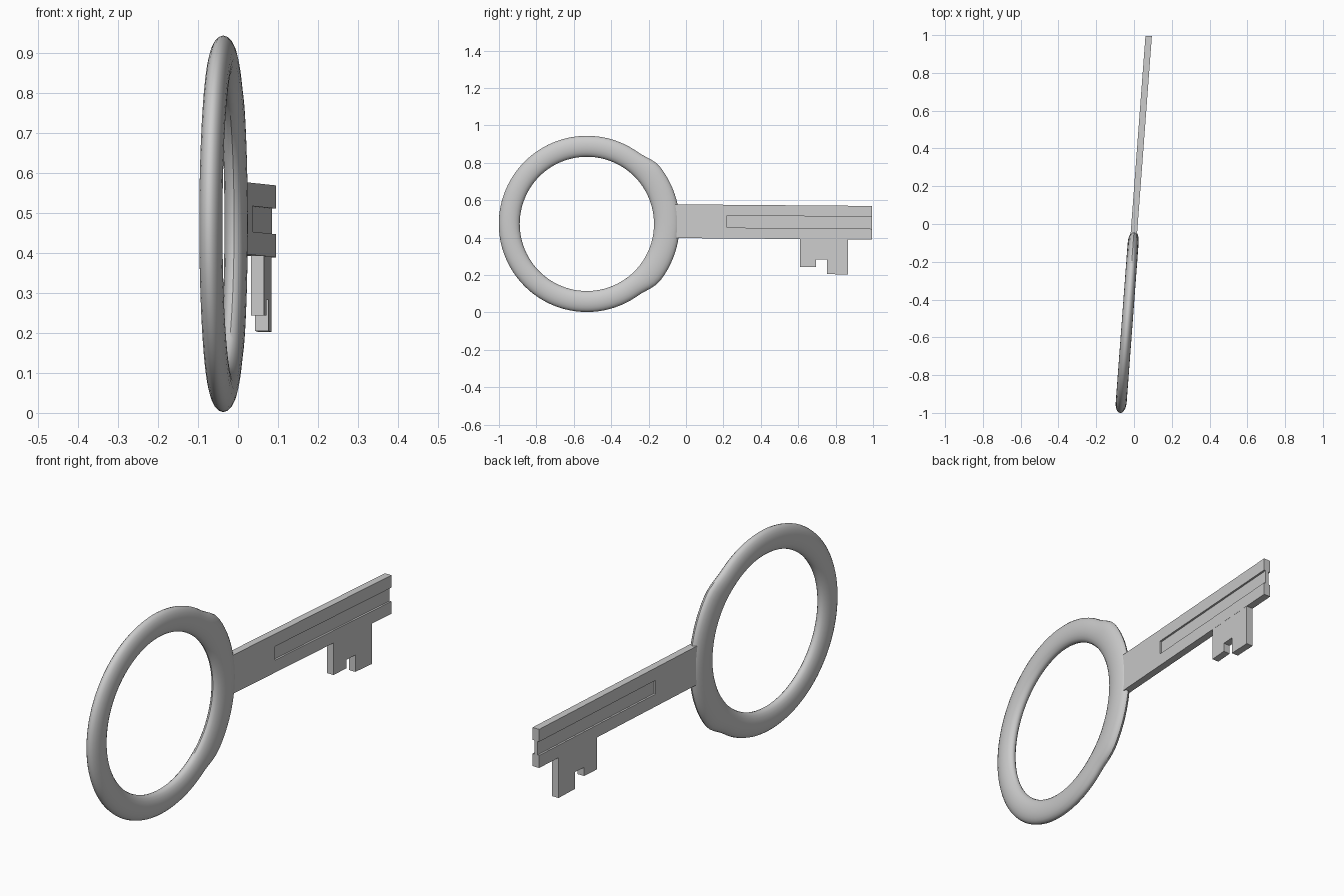
import bpy, bmesh
from math import sin, cos, pi, radians

if "Cube" in bpy.data.objects:
    bpy.data.objects.remove(bpy.data.objects["Cube"])


def place(u, y, z):
    # the whole key leans slightly across x as it runs along y
    return (0.075 * y + 0.003 + u, y, z)


def make_object(name, sections, close_loop=False):
    # loft a list of equal-sized closed sections, capping open ends
    bm = bmesh.new()
    rings = [[bm.verts.new(place(*p)) for p in s] for s in sections]
    n = len(rings[0])
    pairs = list(zip(rings, rings[1:]))
    if close_loop:
        pairs.append((rings[-1], rings[0]))
    else:
        bm.faces.new(rings[0])
        bm.faces.new(rings[-1])
    for a, b in pairs:
        for i in range(n):
            j = (i + 1) % n
            bm.faces.new((a[i], a[j], b[j], b[i]))
    bmesh.ops.remove_doubles(bm, verts=bm.verts, dist=1e-5)
    bmesh.ops.dissolve_degenerate(bm, edges=bm.edges, dist=1e-5)
    bmesh.ops.recalc_face_normals(bm, faces=bm.faces)
    mesh = bpy.data.meshes.new(name)
    bm.to_mesh(mesh)
    bm.free()
    ob = bpy.data.objects.new(name, mesh)
    bpy.context.collection.objects.link(ob)
    bpy.context.view_layer.objects.active = ob
    ob.select_set(True)
    bpy.ops.object.shade_smooth_by_angle(angle=radians(35))
    ob.select_set(False)
    return ob


# Bow: oval-section ring, a little wider where it meets the shaft
def bow_section(t, n=20):
    d = abs((t + pi) % (2 * pi) - pi)
    k = min(max((radians(54) - d) / radians(16), 0), 1)
    outer, inner = 0.471 + 0.025 * k * k * (3 - 2 * k), 0.359
    mid, half = (outer + inner) / 2, (outer - inner) / 2
    pts = []
    for i in range(n):
        a = 2 * pi * i / n
        r = mid + half * cos(a)
        pts.append((0.029 * sin(a), -0.53 + r * cos(t), 0.473 + r * sin(t)))
    return pts


make_object("bow_ring", [bow_section(2 * pi * i / 96) for i in range(96)], True)


# Shaft: flat bar with a groove on both faces, starting part way along
def shaft_section(y, depth, h=0.017):
    c = 0.487 - 0.008 * y
    g = h - depth
    side = [(h, -0.09), (h, -0.032), (g, -0.032), (g, 0.032), (h, 0.032), (h, 0.09)]
    return [(u, y, c + z) for u, z in side] + [(-u, y, c + z) for u, z in reversed(side)]


make_object("shaft", [shaft_section(y, d) for y, d in
                      [(-0.12, 0), (0.22, 0), (0.22, 0.009), (0.995, 0.009)]])

# Bit: notched plate hanging below the shaft
bit = [(0.61, 0.40), (0.61, 0.243), (0.695, 0.243), (0.695, 0.283),
       (0.755, 0.283), (0.755, 0.205), (0.865, 0.202), (0.865, 0.40)]
make_object("bit", [[(u, y, z) for y, z in bit] for u in (-0.0165, 0.0165)])
